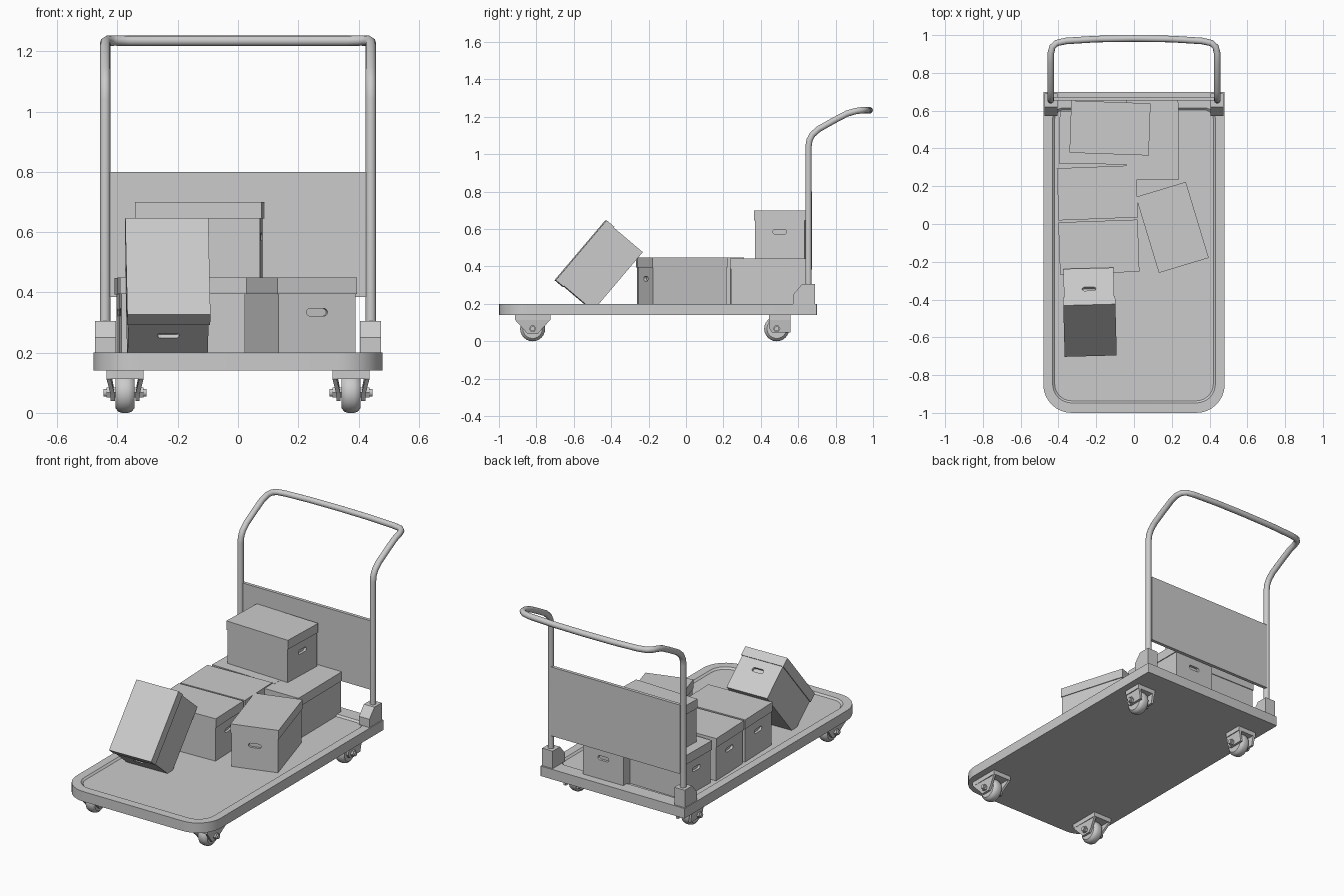
import bpy, bmesh, math
from mathutils import Matrix, Vector

if "Cube" in bpy.data.objects:
    bpy.data.objects.remove(bpy.data.objects["Cube"])


def finish(name, bm, smooth=False):
    bmesh.ops.recalc_face_normals(bm, faces=bm.faces)
    me = bpy.data.meshes.new(name)
    bm.to_mesh(me)
    bm.free()
    ob = bpy.data.objects.new(name, me)
    bpy.context.collection.objects.link(ob)
    if smooth:
        bpy.ops.object.select_all(action='DESELECT')
        ob.select_set(True)
        bpy.context.view_layer.objects.active = ob
        bpy.ops.object.shade_smooth_by_angle(angle=math.radians(35))
    return ob


def add_box(bm, lo, hi):
    lo, hi = Vector(lo), Vector(hi)
    m = Matrix.Translation((lo + hi) / 2) @ Matrix.Diagonal((*(hi - lo), 1))
    bmesh.ops.create_cube(bm, size=1, matrix=m)


def add_profile(bm, yz, x0, x1):
    """Extrude a closed YZ outline along x."""
    f = bm.faces.new([bm.verts.new((x0, y, z)) for y, z in yz])
    ext = bmesh.ops.extrude_face_region(bm, geom=[f])['geom']
    bmesh.ops.translate(bm, vec=(x1 - x0, 0, 0),
                        verts=[v for v in ext if isinstance(v, bmesh.types.BMVert)])
    bm.faces.ensure_lookup_table()
    if not f.is_valid or len(f.edges[0].link_faces) < 2:
        bm.faces.new([v for v in bm.verts if abs(v.co.x - x0) < 1e-6][-len(yz):])


def add_rings(bm, rings):
    """Skin a stack of equal-length rings and cap both ends."""
    vs = [[bm.verts.new(p) for p in r] for r in rings]
    for a, b in zip(vs, vs[1:]):
        for i in range(len(a)):
            j = (i + 1) % len(a)
            bm.faces.new((a[i], a[j], b[j], b[i]))
    bm.faces.new(vs[0])
    bm.faces.new(vs[-1])


def lathe_x(bm, profile, c, n=24):
    """Revolve (x, radius) pairs about an x axis through c."""
    add_rings(bm, [[(c[0] + x, c[1] + r * math.cos(2 * math.pi * i / n),
                     c[2] + r * math.sin(2 * math.pi * i / n)) for i in range(n)]
                   for x, r in profile])


def outline(hx, y0, y1, r_front, r_back, z, n=8):
    pts = []
    for cx, cy, r, a0 in ((hx, y1, r_back, 0), (-hx, y1, r_back, 90),
                          (-hx, y0, r_front, 180), (hx, y0, r_front, 270)):
        ox = cx - math.copysign(r, cx)
        oy = cy - r if cy == y1 else cy + r
        for i in range(n + 1):
            a = math.radians(a0 + 90 * i / n)
            pts.append((ox + r * math.cos(a), oy + r * math.sin(a), z))
    return pts


# Deck with a shallow tray recess
bm = bmesh.new()
add_rings(bm, [outline(.48, -1, .70, .15, .004, .14),
               outline(.48, -1, .70, .15, .004, .20),
               outline(.431, -.947, .615, .10, .06, .20),
               outline(.42, -.936, .604, .09, .05, .19)])
finish("deck", bm, True)

# Push handle: one bent tube, mirrored across x
half = [(-.441, .655, .2), (-.441, .655, 1.04), (-.441, .66, 1.075), (-.441, .676, 1.105),
        (-.441, .71, 1.135), (-.441, .79, 1.18), (-.441, .86, 1.217), (-.44, .905, 1.23),
        (-.432, .937, 1.235), (-.41, .958, 1.236), (-.36, .969, 1.235), (-.2, .979, 1.235)]
path = half + [(0, .982, 1.235)] + [(-x, y, z) for x, y, z in reversed(half)]
cu = bpy.data.curves.new("push_handle", 'CURVE')
cu.dimensions = '3D'
cu.bevel_depth = .0175
cu.bevel_resolution = 3
cu.use_fill_caps = True
sp = cu.splines.new('POLY')
sp.points.add(len(path) - 1)
for p, co in zip(sp.points, path):
    p.co = (*co, 1)
sp.use_smooth = True
bpy.context.collection.objects.link(bpy.data.objects.new("push_handle", cu))

# Back panel between the uprights
bm = bmesh.new()
add_box(bm, (-.43, .653, .385), (.43, .673, .80))
finish("back_panel", bm)

# Handle brackets
bracket = [(.573, .2), (.573, .25), (.62, .305), (.69, .305), (.69, .2)]
for side, x0 in (("left", -.475), ("right", .405)):
    bm = bmesh.new()
    add_rings(bm, [[(x, y, z) for y, z in bracket] for x in (x0, x0 + .07)])
    finish(side + "_handle_bracket", bm)

# Casters: fixed pair in front, narrower pair behind
front_leg = [(-.095, .14), (-.095, .115), (-.045, .06), (-.028, .04), (.028, .04),
             (.045, .06), (.095, .115), (.095, .14)]
rear_leg = [(-.04, .14), (-.04, .07), (-.025, .047), (.075, .047), (.075, .14)]
for end, cy, leg in (("front", -.82, front_leg), ("rear", .485, rear_leg)):
    for side, cx in (("left", -.375), ("right", .375)):
        bm = bmesh.new()
        y0, y1 = min(p[0] for p in leg), max(p[0] for p in leg)
        add_box(bm, (cx - .062, cy + y0, .113), (cx + .062, cy + y1, .142))
        for s in (-1, 1):
            add_rings(bm, [[(cx + s * (x + (.014 if z > .1 else 0)), cy + y, z)
                            for y, z in leg] for x in (.034, .048)])
        finish(f"{end}_{side}_fork", bm)
        bm = bmesh.new()
        lathe_x(bm, [(-.031, .035), (-.031, .052), (-.022, .063), (-.01, .067),
                     (.01, .067), (.022, .063), (.031, .052), (.031, .035)], (cx, cy, .067))
        finish(f"{end}_{side}_wheel", bm, True)
        bm = bmesh.new()
        lathe_x(bm, [(-.071, .013), (.071, .013)], (cx, cy, .067), 12)
        lathe_x(bm, [(-.062, .019), (.062, .019)], (cx, cy, .067), 6)
        finish(f"{end}_{side}_axle", bm)

# Storage box body: shared mesh with a hand slot cut in each short end
bm = bmesh.new()
add_box(bm, (-.205, -.133, 0), (.205, .133, .25))
body = finish("box_body", bm)
bm = bmesh.new()
slot = []
for cyy, a0 in ((.024, -90), (-.024, 90)):
    for i in range(7):
        a = math.radians(a0 + 30 * i)
        slot.append((cyy + .0125 * math.cos(a), .143 + .0125 * math.sin(a)))
for s in (-1, 1):
    add_rings(bm, [[(x, y, z) for y, z in slot] for x in (s * .19, s * .23)])
cutter = finish("slot_cutter", bm)
mod = body.modifiers.new("slots", 'BOOLEAN')
mod.object = cutter
mod.operation = 'DIFFERENCE'
mod.solver = 'EXACT'
bpy.context.view_layer.update()
body_mesh = bpy.data.meshes.new_from_object(
    body.evaluated_get(bpy.context.evaluated_depsgraph_get()))
bpy.data.objects.remove(body)
bpy.data.objects.remove(cutter)

bm = bmesh.new()
add_box(bm, (-.21, -.138, .203), (.21, .138, .258))
lid = finish("box_lid", bm)
lid_mesh = lid.data
bpy.data.objects.remove(lid)

# Place the boxes: name, base position, pitch, turn
boxes = [("top_box", (-.127, .508, .442), 0, -2),
         ("back_left_box", (-.185, .455, .185), 0, -1),
         ("back_right_box", (.098, .445, .184), 0, 90.5),
         ("middle_box", (-.194, .165, .19), 0, 2.2),
         ("front_stack_box", (-.186, -.122, .191), 0, 2),
         ("turned_box", (.203, -.018, .191), 0, -73.2),
         ("leaning_box", (-.238, -.367, .320), -49.7, 91.5)]
for name, loc, pitch, turn in boxes:
    for part, me in (("body", body_mesh), ("lid", lid_mesh)):
        ob = bpy.data.objects.new(f"{name}_{part}", me)
        ob.location = loc
        ob.rotation_euler = (0, math.radians(pitch), math.radians(turn))
        bpy.context.collection.objects.link(ob)
